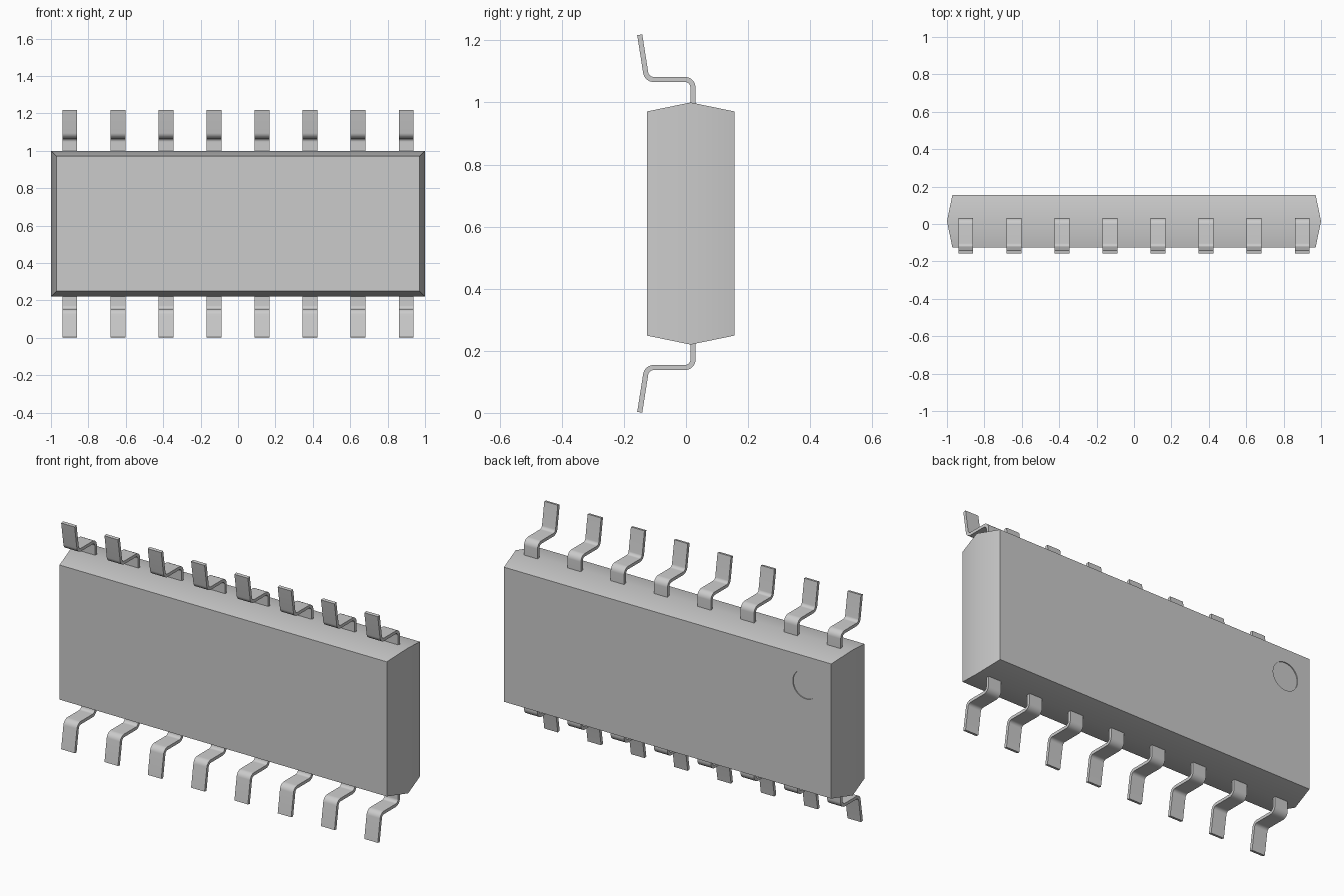
import bpy, bmesh, math
from mathutils import Vector

cube = bpy.data.objects.get("Cube")
if cube:
    bpy.data.objects.remove(cube, do_unlink=True)

HEIGHT = 1.22          # lead tip to lead tip
MID_Z = HEIGHT / 2
THICK = 0.0165         # lead sheet thickness
LEAD_WIDTH = 0.08
LEADS = 8
PITCH = 0.257

grey = bpy.data.materials.new("plain grey")
grey.use_nodes = True
colour = (0.6, 0.6, 0.6, 1)
grey.diffuse_color = colour
grey.node_tree.nodes["Principled BSDF"].inputs["Base Color"].default_value = colour


def finish(bm, name):
    """Turn a bmesh into a linked object."""
    bmesh.ops.recalc_face_normals(bm, faces=bm.faces)
    mesh = bpy.data.meshes.new(name)
    bm.to_mesh(mesh)
    bm.free()
    mesh.materials.append(grey)
    obj = bpy.data.objects.new(name, mesh)
    bpy.context.collection.objects.link(obj)
    return obj


def smooth(obj):
    bpy.ops.object.select_all(action='DESELECT')
    obj.select_set(True)
    bpy.context.view_layer.objects.active = obj
    bpy.ops.object.shade_smooth_by_angle(angle=math.radians(30))


def fillet(points, radius, steps=8):
    """Round the inner corners of a polyline with tangent arcs."""
    path = [points[0]]
    for a, b, c in zip(points, points[1:], points[2:]):
        u, v = (a - b).normalized(), (c - b).normalized()
        half = u.angle(v) / 2
        centre = b + (u + v).normalized() * radius / math.sin(half)
        reach = radius / math.tan(half)
        start, end = b + u * reach - centre, b + v * reach - centre
        for i in range(steps + 1):
            spoke = start.lerp(end, i / steps).normalized()
            path.append(centre + spoke * radius)
    return path + [points[-1]]


def ribbon(path, thickness):
    """Left and right edges of a strip following a path."""
    left, right = [], []
    for i, p in enumerate(path):
        before = (p - path[max(i - 1, 0)]).normalized()
        after = (path[min(i + 1, len(path) - 1)] - p).normalized()
        d = (before + after).normalized()
        n = Vector((-d.y, d.x)) * thickness / 2
        left.append(p + n)
        right.append(p - n)
    return left, right


# Body: three rectangles lofted front to back, widest at the parting line
bm = bmesh.new()
rings = []
for y, inset in ((-0.126, 0.029), (0.015, 0), (0.156, 0.029)):
    w, h = 1 - inset, 0.39 - inset
    rings.append([bm.verts.new((sx * w, y, MID_Z + sz * h))
                  for sx, sz in ((-1, -1), (1, -1), (1, 1), (-1, 1))])
for r, s in zip(rings, rings[1:]):
    for i in range(4):
        j = (i + 1) % 4
        bm.faces.new((r[i], r[j], s[j], s[i]))
bm.faces.new(rings[0])
bm.faces.new(rings[-1])
body = finish(bm, "body")

# Shallow round index mark sunk into the back face
bm = bmesh.new()
bmesh.ops.create_cone(bm, cap_ends=True, segments=48, radius1=0.077,
                      radius2=0.077, depth=0.1)
cutter = finish(bm, "index_mark_cutter")
cutter.rotation_euler.x = math.pi / 2
cutter.location = (-0.82, 0.156 - 0.005 + 0.05, 0.82)
cutter.hide_render = True
cut = body.modifiers.new("index mark", 'BOOLEAN')
cut.operation = 'DIFFERENCE'
cut.solver = 'EXACT'
cut.object = cutter
bpy.context.view_layer.objects.active = body
bpy.ops.object.modifier_apply(modifier=cut.name)
bpy.data.objects.remove(cutter, do_unlink=True)
smooth(body)

# Leads: bent strips along the top, mirrored along the bottom
corners = [Vector(p) for p in ((0.0225, 0.98), (0.0225, 1.074),
                               (-0.1264, 1.074), (-0.149, HEIGHT - 0.002))]
left, right = ribbon(fillet(corners, 0.026), THICK)
for side, flip in (("top", False), ("bottom", True)):
    bm = bmesh.new()
    rows = []
    for l, r in zip(left, right):
        row = []
        for x, p in ((-1, l), (1, l), (1, r), (-1, r)):
            z = HEIGHT - p.y if flip else p.y
            row.append(bm.verts.new((x * LEAD_WIDTH / 2, p.x, z)))
        rows.append(row)
    for a, b in zip(rows, rows[1:]):
        for i in range(4):
            j = (i + 1) % 4
            bm.faces.new((a[i], a[j], b[j], b[i]))
    bm.faces.new(rows[0])
    bm.faces.new(rows[-1])
    first = finish(bm, f"{side}_lead_1")
    smooth(first)
    for i in range(LEADS):
        lead = first
        if i:
            lead = bpy.data.objects.new(f"{side}_lead_{i + 1}", first.data)
            bpy.context.collection.objects.link(lead)
        lead.location.x = (i - (LEADS - 1) / 2) * PITCH
